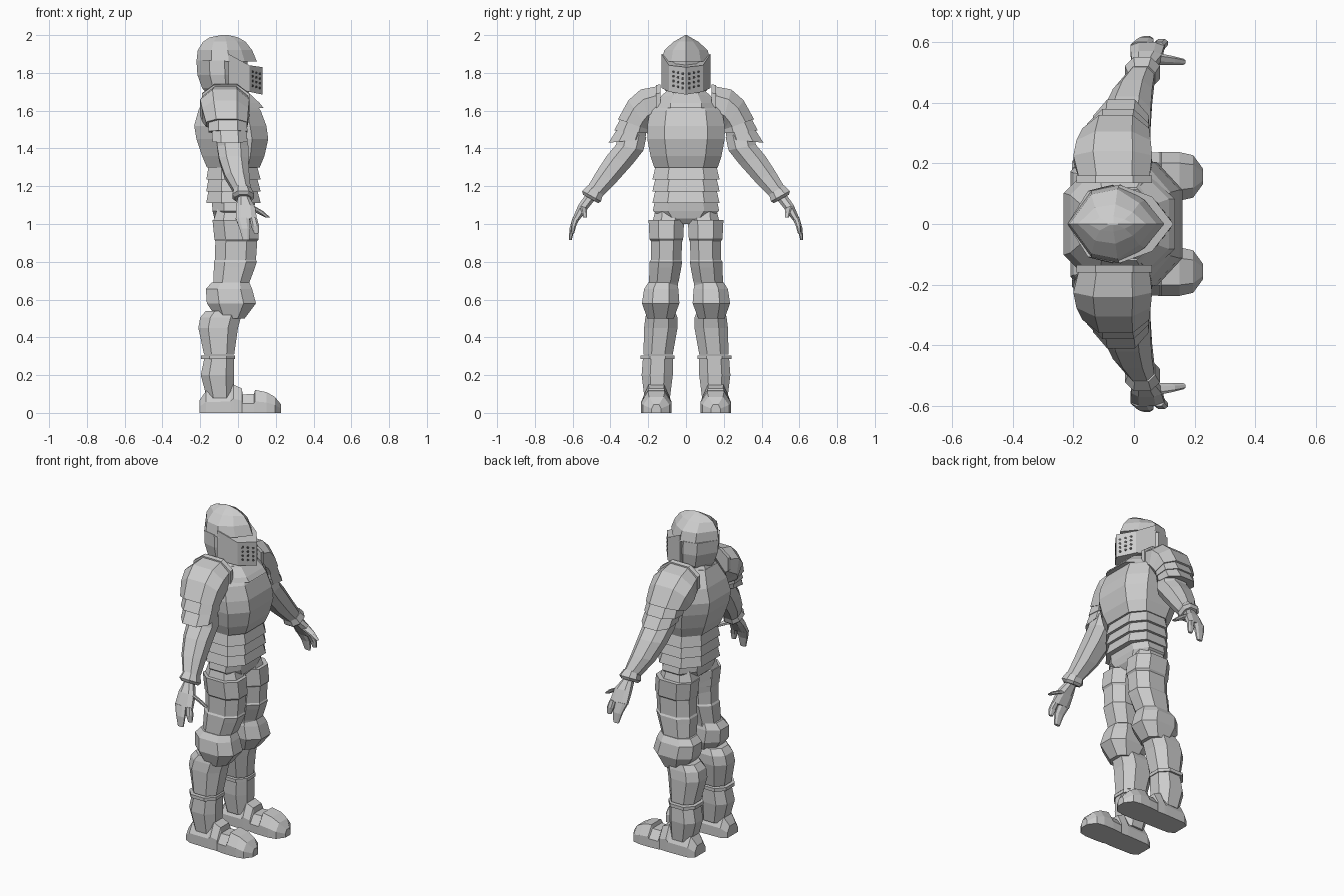
import bpy, bmesh, math
from mathutils import Vector


def material(name, value):
    m = bpy.data.materials.new(name)
    m.diffuse_color = (value, value, value, 1)
    return m


STEEL = material("steel grey", 0.6)
DARK = material("dark hole", 0.08)

# Cross-section outlines: (forward, sideways) in -1..1
OCT = [(1, .45), (.5, 1), (-.5, 1), (-1, .45), (-1, -.45), (-.5, -1), (.5, -1), (1, -.45)]
CHEST = [(1, .55), (.55, 1), (-.45, 1), (-1, .5), (-1, -.5), (-.45, -1), (.55, -1), (1, -.55)]
HELM = [(1, 0), (.6, .6), (.1, 1), (-.5, .85), (-1, 0), (-.5, -.85), (.1, -1), (.6, -.6)]


def skin(name, rings, mirror=False, mat=STEEL):
    """Skin a list of equal point rings into a capped, flat-shaded solid."""
    bm = bmesh.new()
    vs = [[bm.verts.new(p) for p in r] for r in rings]
    n = len(vs[0])
    for a, b in zip(vs, vs[1:]):
        for i in range(n):
            j = (i + 1) % n
            bm.faces.new((a[i], a[j], b[j], b[i]))
    bm.faces.new(vs[0])
    bm.faces.new(vs[-1])
    bmesh.ops.recalc_face_normals(bm, faces=bm.faces)
    me = bpy.data.meshes.new(name)
    bm.to_mesh(me)
    bm.free()
    me.materials.append(mat)
    ob = bpy.data.objects.new(name, me)
    bpy.context.collection.objects.link(ob)
    if mirror:
        m = ob.modifiers.new("mirror", 'MIRROR')
        m.use_axis = (False, True, False)
        m.use_mirror_merge = False
    return ob


def limb(name, rings, shape=OCT):
    """Mirrored part; each ring: x back, x front, outer y,z, inner y,z."""
    return skin(name, [[((x0 + x1) / 2 + s * (x1 - x0) / 2,
                         (ya + yb) / 2 + t * (ya - yb) / 2,
                         (za + zb) / 2 + t * (za - zb) / 2) for s, t in shape]
                       for x0, x1, ya, za, yb, zb in rings], True)


def upright(name, rings):
    """Mirrored leg part; each ring: z, x back, x front, outer y, inner y."""
    return limb(name, [(x0, x1, ya, z, yb, z) for z, x0, x1, ya, yb in rings])


def body(name, rings, shape=CHEST):
    """Central part; each ring: z, x back, x front, half width."""
    return skin(name, [[((x0 + x1) / 2 + s * (x1 - x0) / 2, t * w, z) for s, t in shape]
                       for z, x0, x1, w in rings])


# Helmet
body("helmet_lower", [(1.66, -.14, .0, .08), (1.72, -.19, .04, .118),
                      (1.79, -.215, .05, .13), (1.865, -.22, .05, .127)], HELM)
body("helmet_dome", [(1.86, -.22, .10, .13), (1.92, -.213, .075, .115),
                     (1.965, -.185, .04, .065), (1.988, -.15, .0, .025),
                     (2.0, -.09, -.05, .004)], HELM)
outline = [(-.05, .13), (.06, .09), (.13, 0), (.06, -.09), (-.05, -.13), (-.06, 0)]
low = [1.72, 1.70, 1.685, 1.70, 1.72, 1.70]
high = [1.90, 1.84, 1.83, 1.84, 1.90, 1.86]
skin("visor", [[(x, y, z) for (x, y), z in zip(outline, low)],
               [(x, y, z) for (x, y), z in zip(outline, high)]])

# Breathing holes on the visor
along = Vector((-.07, .09, 0))
d, nrm = along.normalized(), Vector((.09, .07, 0)).normalized()
for col in range(3):
    for row in range(4):
        c = Vector((.13, 0, 1.72 + .025 * row + .006 * col)) + along * (.2 + .27 * col)
        skin("visor_hole", [[c + nrm * o + .008 * (d * math.cos(k * math.pi / 3)
                             + Vector((0, 0, math.sin(k * math.pi / 3)))) for k in range(6)]
                            for o in (-.001, .002)], True, DARK)

# Torso
body("collar", [(1.615, -.19, .135, .15), (1.64, -.19, .115, .15), (1.71, -.16, .04, .10)])
body("breastplate", [(1.30, -.165, .115, .168), (1.36, -.19, .14, .188), (1.45, -.22, .16, .205),
                     (1.52, -.232, .15, .205), (1.60, -.21, .12, .19), (1.69, -.17, .06, .12)])
for i in range(3):
    z = 1.31 - .062 * i
    body("waist_band", [(z, -.155, .10, .160), (z - .075, -.168, .12, .178)])
body("hips", [(1.15, -.14, .095, .16), (1.07, -.135, .085, .175),
              (1.03, -.125, .075, .13), (1.0, -.09, .05, .04)])

# Shoulder plates
limb("shoulder_cap", [(-.18, .05, .145, 1.73, .145, 1.56), (-.20, .06, .24, 1.712, .19, 1.52),
                      (-.19, .055, .305, 1.655, .2, 1.5), (-.17, .05, .36, 1.555, .2, 1.5)])
limb("shoulder_rim", [(-.19, .06, .135, 1.74, .135, 1.57), (-.19, .06, .16, 1.735, .16, 1.57)])
limb("shoulder_plate_upper", [(-.155, .045, .335, 1.58, .2, 1.53), (-.155, .05, .38, 1.495, .2, 1.48)])
limb("shoulder_plate_lower", [(-.14, .045, .36, 1.51, .21, 1.49), (-.135, .05, .41, 1.43, .215, 1.45)])

# Arms and hands
limb("arm", [(-.12, .04, .35, 1.5, .21, 1.46), (-.11, .055, .37, 1.42, .225, 1.39),
             (-.10, .055, .42, 1.36, .28, 1.32), (-.07, .06, .475, 1.275, .365, 1.225),
             (-.02, .068, .525, 1.19, .445, 1.145)])
limb("wrist_cuff", [(-.02, .07, .52, 1.205, .44, 1.155), (-.03, .085, .55, 1.175, .45, 1.12),
                    (-.015, .07, .545, 1.155, .465, 1.11)])
limb("palm", [(0, .06, .535, 1.15, .485, 1.125), (-.01, .09, .57, 1.10, .525, 1.075),
              (-.012, .10, .60, 1.03, .565, 1.02)])
limb("fingers", [(-.012, .06, .60, 1.035, .565, 1.025), (.008, .065, .617, .975, .59, .975),
                 (.025, .06, .62, .915, .605, .915)])
limb("index_finger", [(.062, .10, .60, 1.035, .567, 1.025), (.07, .112, .61, .99, .583, .985),
                      (.085, .11, .607, .95, .592, .95)])
limb("thumb", [(.03, .085, .565, 1.10, .525, 1.085), (.09, .135, .555, 1.07, .525, 1.06),
               (.145, .17, .545, 1.035, .525, 1.035)])

# Leg armour
upright("thigh", [(1.08, -.11, .06, .16, .03), (1.02, -.13, .08, .175, .01),
                  (.85, -.115, .085, .18, .025), (.66, -.12, .05, .195, .045)])
upright("thigh_plate", [(1.02, -.135, .10, .198, .01), (.92, -.125, .11, .193, .015),
                        (.91, -.12, .102, .186, .02), (.81, -.122, .095, .186, .025),
                        (.80, -.128, .10, .192, .02), (.77, -.128, .09, .193, .025),
                        (.69, -.13, .06, .196, .04)])
upright("knee_guard", [(.50, -.11, .035, .205, .065), (.58, -.165, .095, .233, .035),
                       (.655, -.17, .075, .222, .04), (.69, -.14, .06, .2, .05)])
upright("shin_guard", [(.54, -.17, .02, .205, .06), (.505, -.20, .015, .215, .045),
                       (.45, -.21, .0, .222, .045), (.31, -.18, -.02, .225, .07)])
upright("shin_band", [(.305, -.195, -.015, .24, .06), (.285, -.195, -.015, .24, .06)])
upright("ankle_guard", [(.29, -.178, -.02, .228, .07), (.20, -.197, -.02, .235, .07),
                        (.08, -.165, -.025, .22, .085)])

# Boots, sectioned from heel to toe: x, half width, height
sections = [(-.205, .05, .065), (-.17, .07, .115), (-.04, .074, .12), (-.025, .074, .15),
            (.02, .072, .13), (.025, .076, .098), (.085, .08, .10), (.09, .08, .122),
            (.15, .08, .11), (.195, .07, .085), (.228, .025, .045)]
outline = [(-1, 0), (-1, .5), (-.55, 1), (.55, 1), (1, .5), (1, 0)]
skin("boot", [[(x, .157 + w * a, h * b) for a, b in outline] for x, w, h in sections], True)
